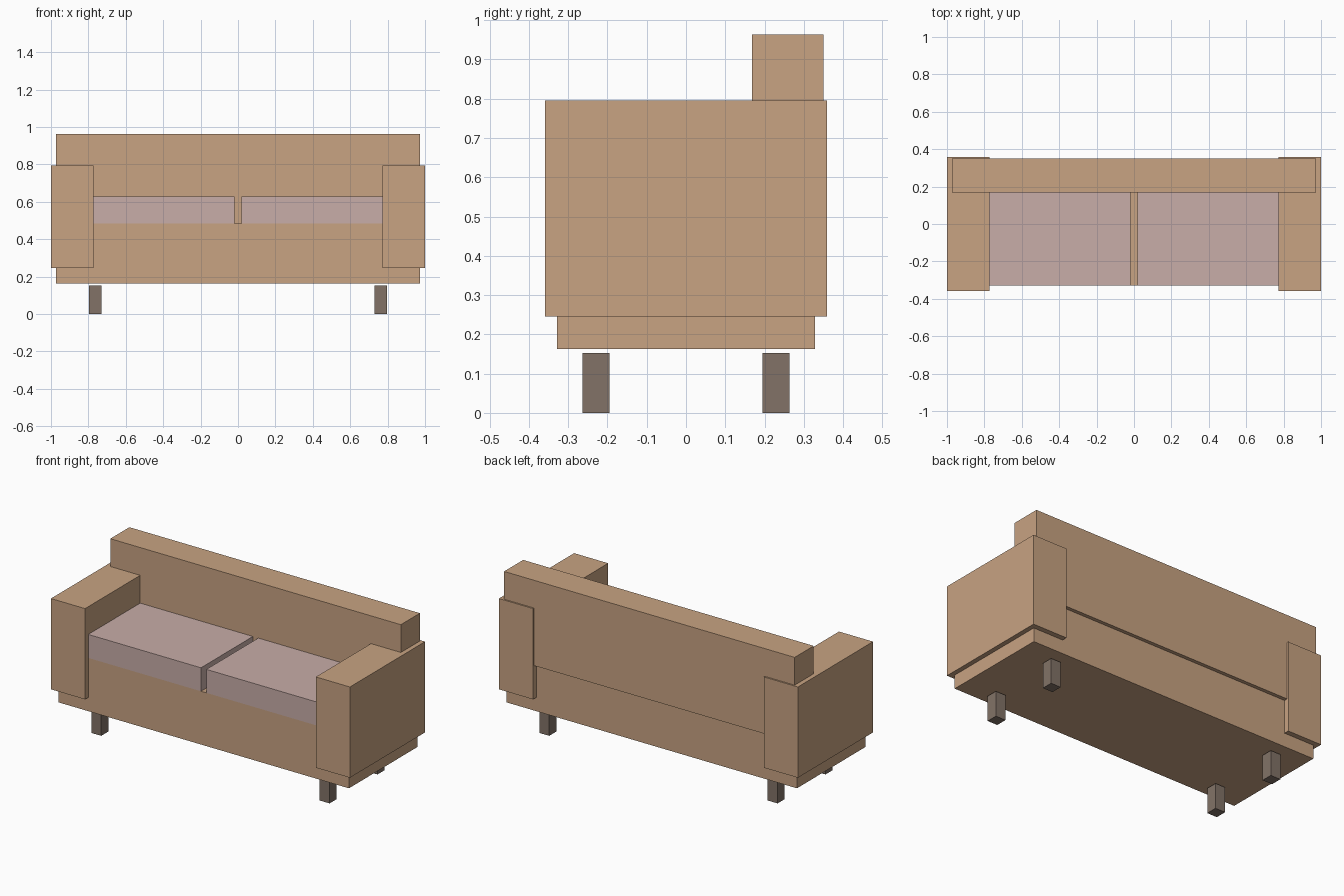
import bpy

old = bpy.data.objects.get("Cube")
if old:
    bpy.data.objects.remove(old, do_unlink=True)


def material(name, rgb):
    mat = bpy.data.materials.new(name)
    mat.use_nodes = True
    color = (*rgb, 1.0)
    mat.diffuse_color = color
    mat.node_tree.nodes["Principled BSDF"].inputs["Base Color"].default_value = color
    return mat


def box(name, x, y, z, mat):
    """Axis-aligned box spanning the (low, high) ranges in x, y and z."""
    spans = (x, y, z)
    bpy.ops.mesh.primitive_cube_add(size=1)
    obj = bpy.context.object
    obj.name = name
    obj.location = [(lo + hi) / 2 for lo, hi in spans]
    obj.scale = [hi - lo for lo, hi in spans]
    bpy.ops.object.transform_apply(location=True, rotation=False, scale=True)
    obj.data.materials.append(mat)
    return obj


tan = material("tan fabric", (0.578, 0.366, 0.223))
pink = material("dusty pink fabric", (0.578, 0.418, 0.392))
wood = material("grey brown wood", (0.223, 0.171, 0.136))

# Base and overhanging backrest
box("base", (-0.972, 0.972), (-0.328, 0.328), (0.163, 0.485), tan)
box("backrest", (-0.972, 0.972), (0.168, 0.35), (0.447, 0.963), tan)

# Mirrored arms, seat cushions and legs
for side, s in (("left", 1), ("right", -1)):
    def across(a, b):
        return tuple(sorted((s * a, s * b)))

    box(f"{side}_arm", across(0.772, 1.0), (-0.359, 0.359), (0.246, 0.795), tan)
    box(f"{side}_seat_cushion", across(0.018, 0.78), (-0.328, 0.18), (0.485, 0.627), pink)
    for end, y in (("front", -0.229), ("back", 0.229)):
        box(f"{end}_{side}_leg", across(0.731, 0.797), (y - 0.034, y + 0.034),
            (0.0, 0.153), wood)
